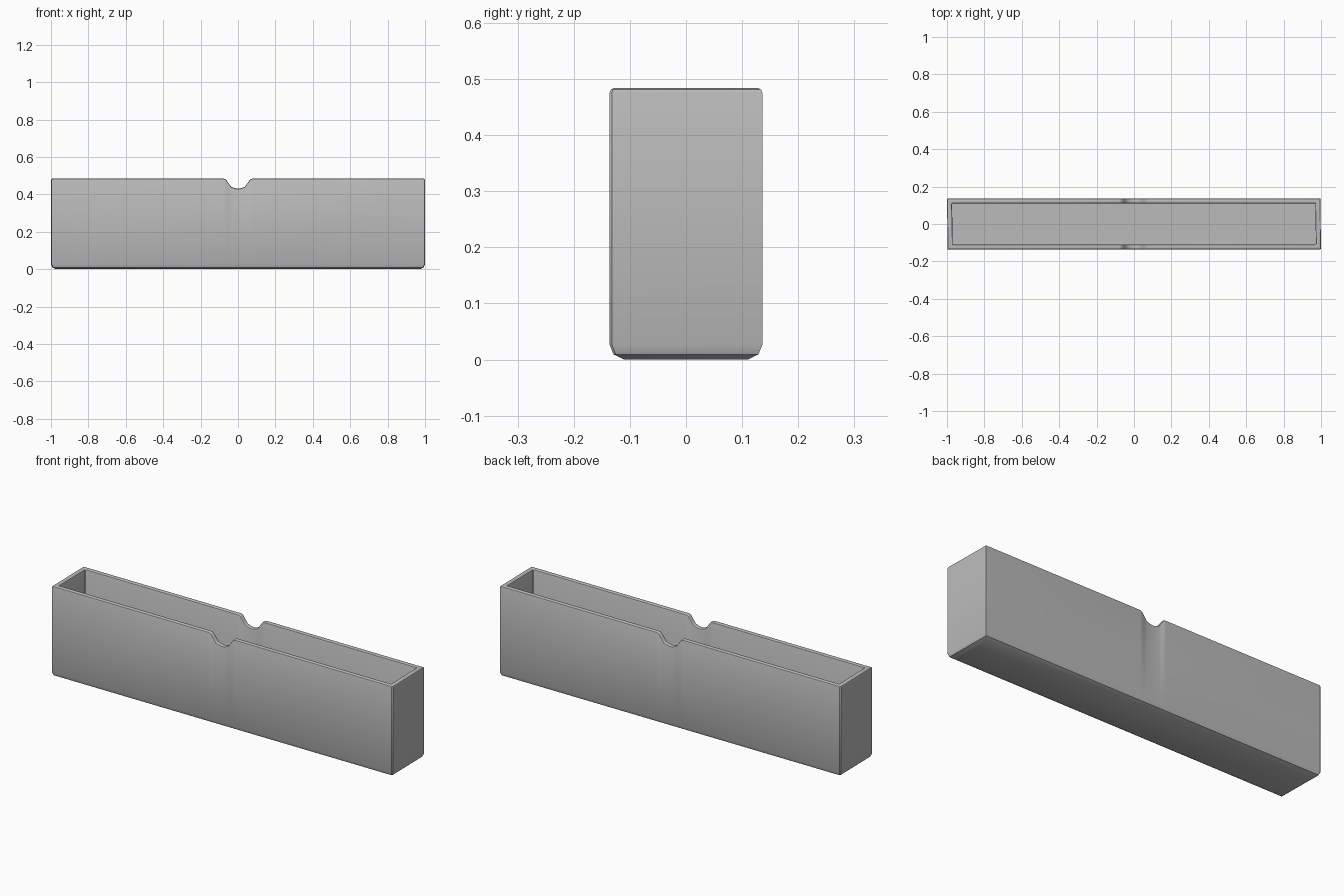
import bpy
import bmesh
import math

if "Cube" in bpy.data.objects:
    bpy.data.objects.remove(bpy.data.objects["Cube"], do_unlink=True)

HALF_X, HALF_Y, HEIGHT = 1.0, 0.136, 0.484
WALL, FLOOR, EDGE = 0.027, 0.03, 0.008
CORNER = 0.004

# Finger notch: distance from centre and depth below the rim
NOTCH = [(0.0, 0.054), (0.02, 0.05), (0.037, 0.043), (0.05, 0.025),
         (0.063, 0.007), (0.069, 0.002), (0.077, 0.0)]


def outline(inset):
    """Rectangle with small cut corners and extra points along the notch."""
    x, y, c = HALF_X - inset, HALF_Y - inset, CORNER
    side = [(x - c, 0)] + [(a, d) for a, d in reversed(NOTCH)]
    side += [(-a, d) for a, d in NOTCH[1:]] + [(-x + c, 0)]
    back = [(px, y, d) for px, d in side] + [(-x, y - c, 0)]
    return back + [(-px, -py, d) for px, py, d in back]


# Wall cross-section: inset, height, whether it follows the notch
profile = [
    (0.026, 0, 0), (0.007, 0.009, 0), (0, 0.026, 0),
    (0, HEIGHT - EDGE, 1), (0.002, HEIGHT - 0.003, 1), (EDGE, HEIGHT, 1),
    (WALL - EDGE, HEIGHT, 1), (WALL - 0.002, HEIGHT - 0.003, 1),
    (WALL, HEIGHT - EDGE, 1), (WALL, FLOOR, 0),
]

bm = bmesh.new()
rings = [[bm.verts.new((x, y, z - d * follow)) for x, y, d in outline(inset)]
         for inset, z, follow in profile]
for low, high in zip(rings, rings[1:]):
    for i in range(len(low)):
        j = (i + 1) % len(low)
        bm.faces.new((low[i], low[j], high[j], high[i]))

# Underside and inner floor
bm.faces.new(list(reversed(rings[0])))
bm.faces.new(rings[-1])
bmesh.ops.recalc_face_normals(bm, faces=bm.faces)

mesh = bpy.data.meshes.new("open_tray")
bm.to_mesh(mesh)
bm.free()
tray = bpy.data.objects.new("open_tray", mesh)
bpy.context.collection.objects.link(tray)

# Plain grey material
grey = bpy.data.materials.new("plain_grey")
grey.use_nodes = True
color = (0.5, 0.5, 0.5, 1)
grey.diffuse_color = color
grey.node_tree.nodes["Principled BSDF"].inputs["Base Color"].default_value = color
mesh.materials.append(grey)

# Smooth rounded edges, sharp elsewhere
bpy.context.view_layer.objects.active = tray
tray.select_set(True)
bpy.ops.object.shade_smooth_by_angle(angle=math.radians(35))
